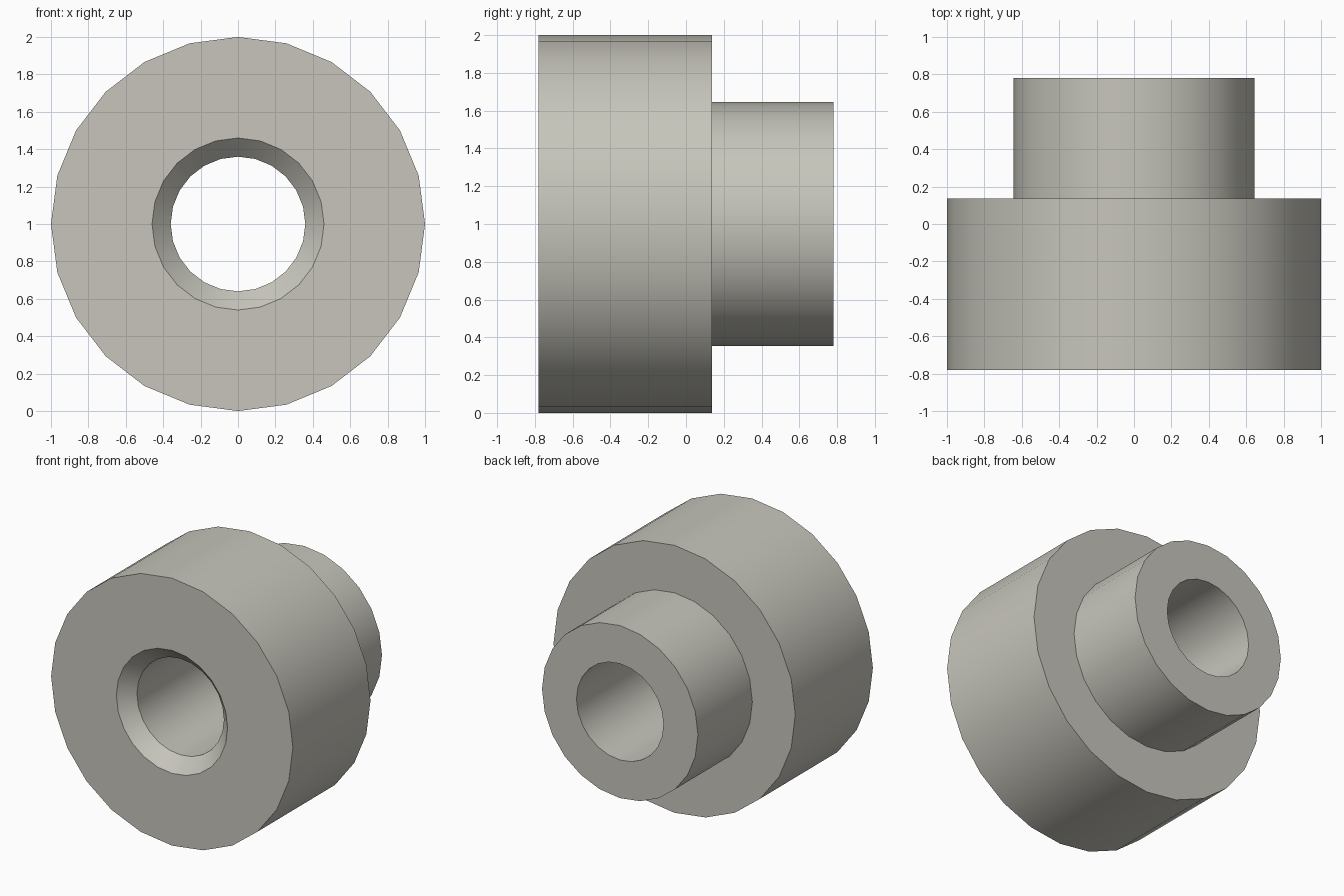
import bpy, bmesh, math

cube = bpy.data.objects.get("Cube")
if cube:
    bpy.data.objects.remove(cube, do_unlink=True)

SIDES = 24

# Single warm grey material
grey = bpy.data.materials.new("warm_grey")
grey.use_nodes = True
colour = (0.57, 0.56, 0.50, 1.0)
grey.diffuse_color = colour
grey.node_tree.nodes["Principled BSDF"].inputs["Base Color"].default_value = colour

# Closed (radius, y) profile: chamfered bore, wide body, narrow rear hub
profile = [
    (0.46, -0.78), (1.0, -0.78), (1.0, 0.137), (0.645, 0.137),
    (0.645, 0.78), (0.36, 0.78), (0.36, -0.68),
]

# Revolve the profile around the y axis
bm = bmesh.new()
rings = []
for radius, y in profile:
    ring = []
    for i in range(SIDES):
        a = 2 * math.pi * i / SIDES
        ring.append(bm.verts.new((radius * math.sin(a), y, 1 + radius * math.cos(a))))
    rings.append(ring)
for k, ring in enumerate(rings):
    following = rings[(k + 1) % len(rings)]
    for i in range(SIDES):
        j = (i + 1) % SIDES
        bm.faces.new((ring[i], ring[j], following[j], following[i]))
bmesh.ops.recalc_face_normals(bm, faces=bm.faces)

mesh = bpy.data.meshes.new("stepped_bushing")
bm.to_mesh(mesh)
bm.free()
mesh.materials.append(grey)
bushing = bpy.data.objects.new("stepped_bushing", mesh)
bpy.context.collection.objects.link(bushing)

# Smooth round walls, crisp rims
bpy.ops.object.select_all(action='DESELECT')
bushing.select_set(True)
bpy.context.view_layer.objects.active = bushing
bpy.ops.object.shade_smooth_by_angle(angle=math.radians(30))
